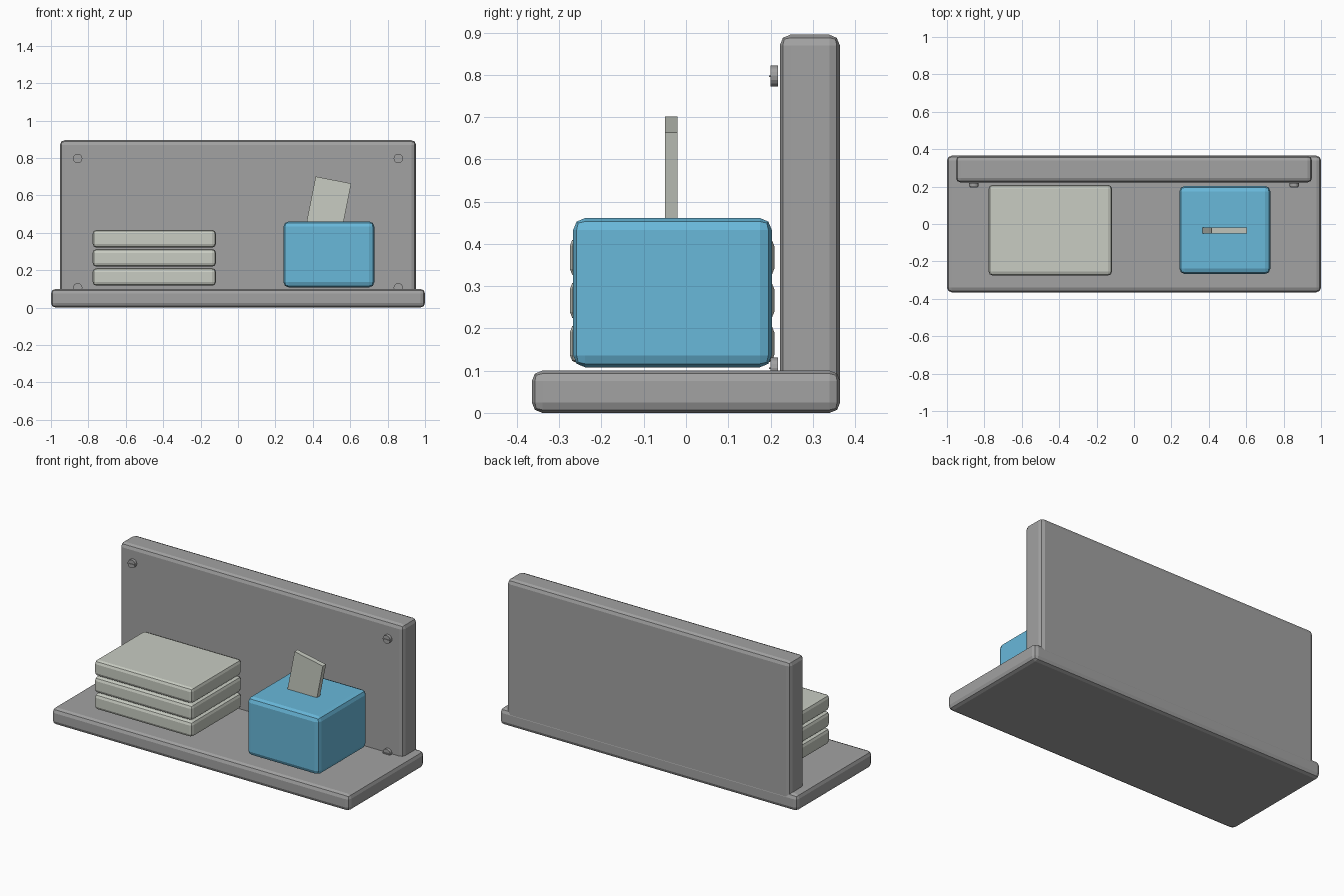
import bpy, math

if "Cube" in bpy.data.objects:
    bpy.data.objects.remove(bpy.data.objects["Cube"])


def material(name, rgb):
    m = bpy.data.materials.new(name)
    m.diffuse_color = (*rgb, 1)
    m.use_nodes = True
    m.node_tree.nodes["Principled BSDF"].inputs["Base Color"].default_value = m.diffuse_color
    return m


GREY = material("shelf grey", (0.36, 0.36, 0.36))
PALE = material("pale paper", (0.58, 0.605, 0.54))
BLUE = material("box blue", (0.14, 0.48, 0.70))


def block(name, lo, hi, mat, bevel=0.0, tilt=0.0, segments=2):
    """Box between two corners, with rounded edges and a tilt about y."""
    centre = [(a + b) / 2 for a, b in zip(lo, hi)]
    bpy.ops.mesh.primitive_cube_add(size=1, location=centre)
    ob = bpy.context.object
    ob.name = name
    ob.scale = [b - a for a, b in zip(lo, hi)]
    bpy.ops.object.transform_apply(location=False, rotation=False, scale=True)
    ob.rotation_euler.y = tilt
    ob.data.materials.append(mat)
    if bevel:
        mod = ob.modifiers.new("rounded edges", 'BEVEL')
        mod.width = bevel
        mod.segments = segments
    return ob


# Shelf board and upright back panel
block("shelf_board", (-1, -0.365, 0.0), (1, 0.365, 0.1), GREY, 0.025)
block("back_panel", (-0.952, 0.222, 0.015), (0.952, 0.364, 0.895), GREY, 0.025)

# Stack of three slabs
for i in range(3):
    z = 0.117 + i * 0.102
    block(f"stacked_slab_{i + 1}", (-0.777, -0.275, z), (-0.118, 0.209, z + 0.094), PALE, 0.02)

# Box with a tilted sheet standing out of its top
block("box", (0.243, -0.267, 0.108), (0.729, 0.203, 0.461), BLUE, 0.028)
block("sheet", (0.386, -0.05, 0.405), (0.58, -0.02, 0.685), PALE, tilt=math.radians(11.2))

# Slotted screws in the panel corners
for x in (-0.857, 0.857):
    for z in (0.106, 0.797):
        bpy.ops.mesh.primitive_cylinder_add(vertices=16, radius=0.025, depth=0.018,
                                            location=(x, 0.209, z), rotation=(math.pi / 2, 0, 0))
        screw = bpy.context.object
        screw.name = "screw_head"
        screw.data.materials.append(GREY)
        block("screw_slot", (x - 0.02, 0.196, z - 0.002), (x + 0.02, 0.203, z + 0.002), GREY)
